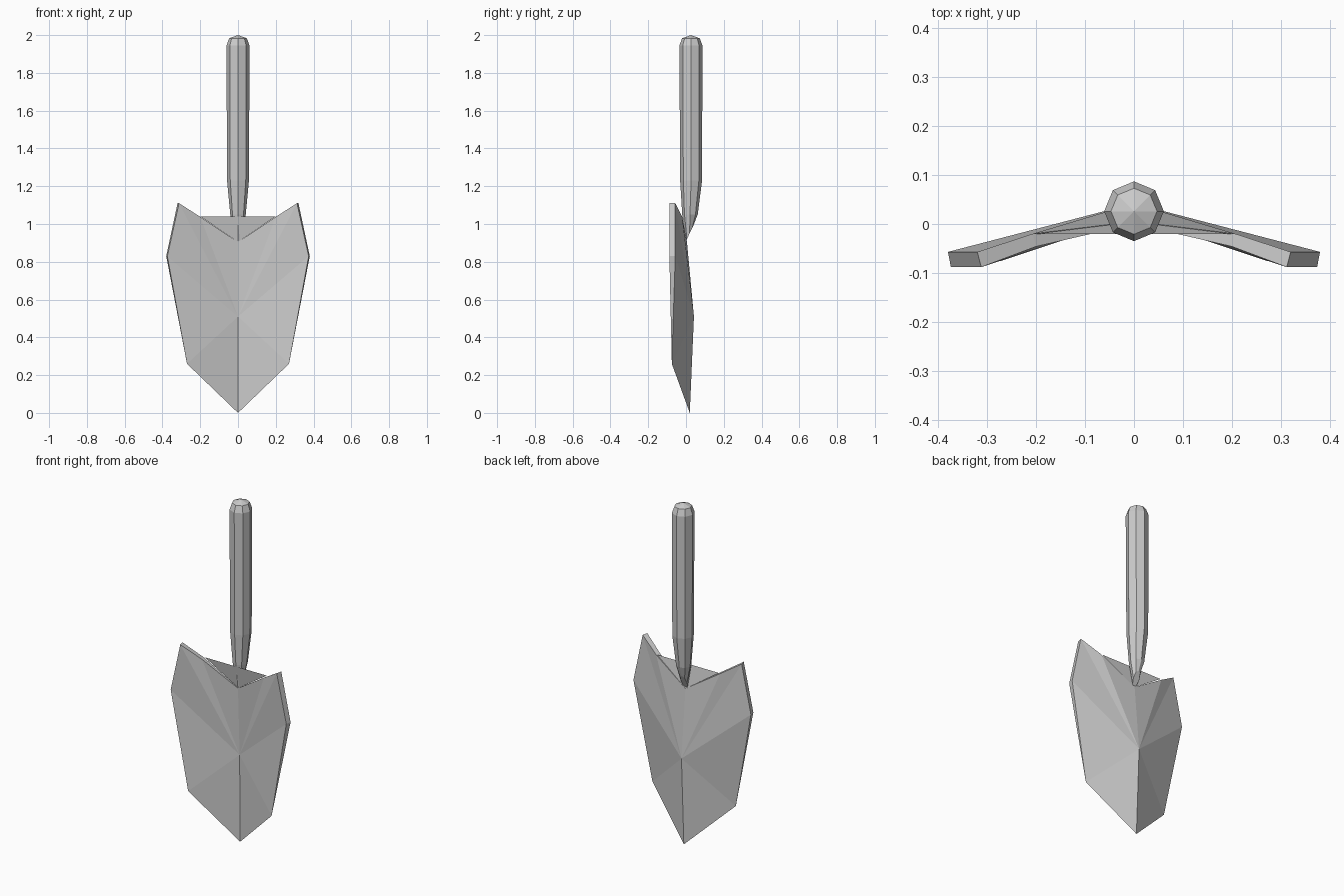
import bpy, bmesh
from math import cos, sin, pi

if "Cube" in bpy.data.objects:
    bpy.data.objects.remove(bpy.data.objects["Cube"])


def finish(name, bm):
    bmesh.ops.remove_doubles(bm, verts=bm.verts, dist=0.0005)
    bmesh.ops.recalc_face_normals(bm, faces=bm.faces)
    mesh = bpy.data.meshes.new(name)
    bm.to_mesh(mesh)
    bm.free()
    obj = bpy.data.objects.new(name, mesh)
    bpy.context.collection.objects.link(obj)
    return obj


# Blade: outline of half the scoop, front and back skins fanned from the spine
front = [(0, 0.02, 0), (0.27, -0.075, 0.26), (0.374, -0.088, 0.83),
         (0.312, -0.088, 1.11), (0.2, -0.046, 1.038), (0, 0.0, 0.905)]
back = [front[0], front[1], (0.38, -0.057, 0.83),
        (0.32, -0.057, 1.11), (0.207, -0.02, 1.038), (0, 0.005, 0.905)]
spine_front, spine_back = (0, 0.015, 0.51), (0, 0.042, 0.51)

bm = bmesh.new()
for side in (1, -1):
    def v(p):
        return bm.verts.new((side * p[0], p[1], p[2]))
    for i in range(5):
        bm.faces.new([v(spine_front), v(front[i]), v(front[i + 1])])
        bm.faces.new([v(spine_back), v(back[i + 1]), v(back[i])])
        # Rim joining both skins; it tapers to nothing toward the tip
        if i == 1:
            bm.faces.new([v(front[1]), v(back[2]), v(front[2])])
        elif i > 1:
            bm.faces.new([v(front[i]), v(back[i]), v(back[i + 1]), v(front[i + 1])])
finish("blade", bm)

# Thin web filling the notch behind the handle
bm = bmesh.new()
bm.faces.new([bm.verts.new(p) for p in
              [(-0.2, -0.02, 1.04), (0.2, -0.02, 1.04), (0, 0.004, 0.905)]])
finish("notch_web", bm)

# Handle: octagonal rings (radius, centre y, z, tilt), slanted at the lower end
rings = [(0.02, 0.019, 0.95, 0.042), (0.041, 0.021, 1.05, 0),
         (0.058, 0.027, 1.23, 0), (0.061, 0.026, 1.945, 0),
         (0.047, 0.026, 1.983, 0), (0.0, 0.026, 2.0, 0)]
bm = bmesh.new()
loops = []
for r, cy, z, tilt in rings:
    angles = [i * pi / 4 for i in range(8)]
    loops.append([bm.verts.new((r * cos(a), cy + r * sin(a), z + tilt * sin(a)))
                  for a in angles])
for lo, hi in zip(loops, loops[1:]):
    for i in range(8):
        j = (i + 1) % 8
        bm.faces.new([lo[i], lo[j], hi[j], hi[i]])
bm.faces.new(loops[0][::-1])
finish("handle", bm)
